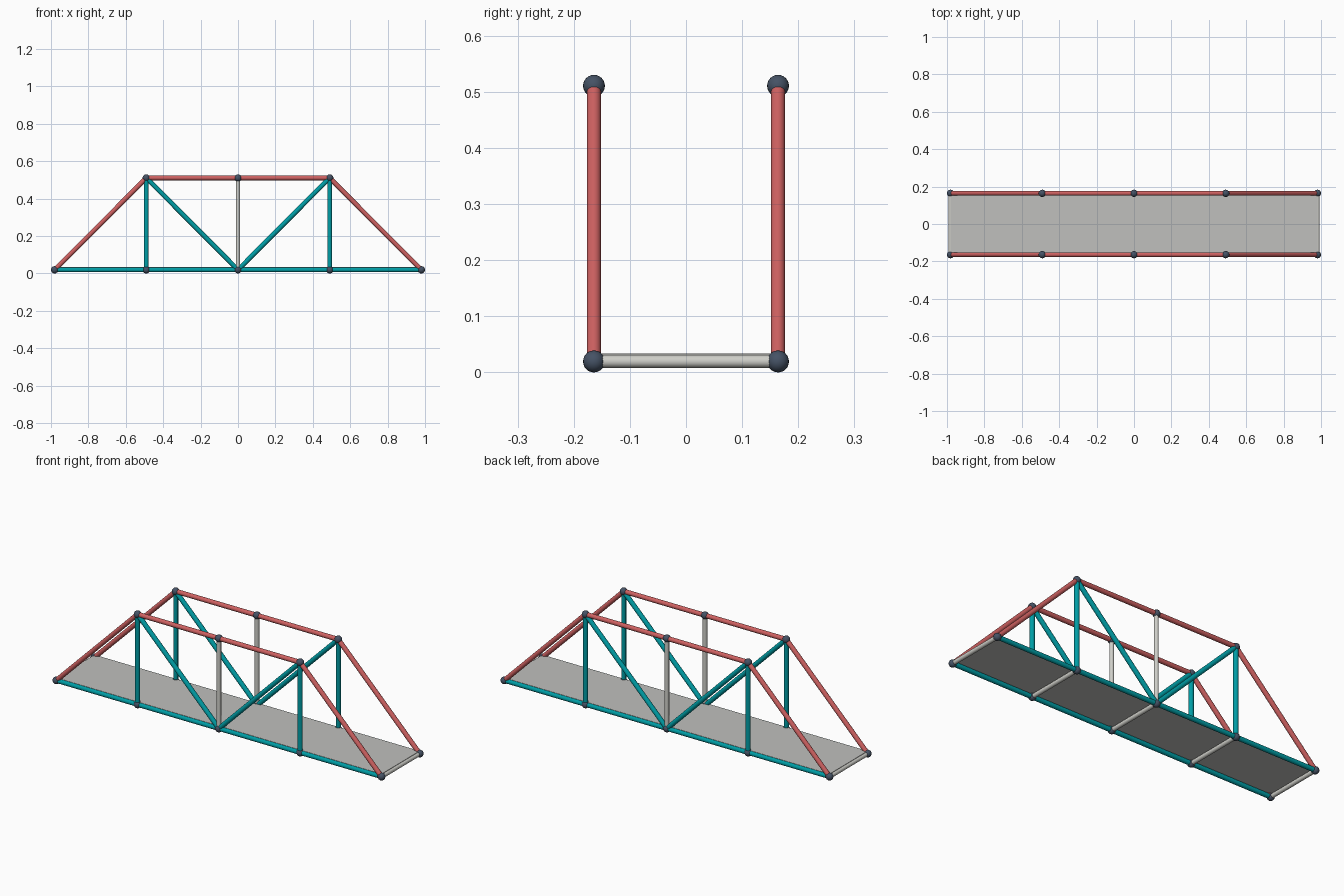
import bpy
from mathutils import Vector

cube = bpy.data.objects.get("Cube")
if cube:
    bpy.data.objects.remove(cube, do_unlink=True)


def material(name, r, g, b):
    m = bpy.data.materials.new(name)
    m.use_nodes = True
    m.diffuse_color = (r, g, b, 1)
    m.node_tree.nodes["Principled BSDF"].inputs["Base Color"].default_value = (r, g, b, 1)
    return m


RED = material("red paint", 0.62, 0.12, 0.12)
TEAL = material("teal paint", 0.0, 0.34, 0.38)
GREY = material("light grey steel", 0.62, 0.62, 0.58)
DECK = material("deck grey", 0.53, 0.53, 0.51)
SLATE = material("slate joints", 0.06, 0.085, 0.13)

JOINT = 0.0195            # joint radius, also the height of the lower nodes
END = 1 - JOINT           # outermost node position
BAY = END / 2             # spacing of the nodes
LOW, HIGH = JOINT, JOINT + BAY + 0.001
SIDE = 0.164              # half the distance between the trusses


def finish(name, mat):
    ob = bpy.context.object
    ob.name = name
    ob.data.materials.append(mat)
    bpy.ops.object.shade_smooth_by_angle()
    return ob


def tube(name, a, b, mat, radius=0.0125):
    a, b = Vector(a), Vector(b)
    bpy.ops.mesh.primitive_cylinder_add(
        vertices=16, radius=radius, depth=(b - a).length, location=(a + b) / 2,
        rotation=(b - a).to_track_quat('Z', 'Y').to_euler())
    return finish(name, mat)


def joint(name, location):
    bpy.ops.mesh.primitive_uv_sphere_add(
        segments=20, ring_count=12, radius=JOINT, location=location)
    return finish(name, SLATE)


# Two identical trusses
for label, y in (("front", -SIDE), ("back", SIDE)):
    def node(i, z):
        return (i * BAY, y, z)

    for i in range(-2, 3):
        joint(f"{label}_lower_joint", node(i, LOW))
    for i in range(-1, 2):
        joint(f"{label}_upper_joint", node(i, HIGH))
    for i in range(-2, 2):
        tube(f"{label}_bottom_chord", node(i, LOW), node(i + 1, LOW), TEAL)
    for s in (-1, 1):
        tube(f"{label}_top_chord", node(0, HIGH), node(s, HIGH), RED)
        tube(f"{label}_end_post", node(2 * s, LOW), node(s, HIGH), RED)
        tube(f"{label}_hanger", node(s, LOW), node(s, HIGH), TEAL)
        tube(f"{label}_diagonal", node(0, LOW), node(s, HIGH), TEAL)
    tube(f"{label}_centre_post", node(0, LOW), node(0, HIGH), GREY, 0.0115)

# Floor beams joining the trusses
for i in range(-2, 3):
    tube("floor_beam", (i * BAY, -SIDE, LOW), (i * BAY, SIDE, LOW), GREY, 0.0115)

# Thin roadway resting on the floor beams
bpy.ops.mesh.primitive_cube_add(size=1, location=(0, 0, LOW + 0.0127))
bpy.context.object.scale = (2 * END, 2 * SIDE, 0.0025)
finish("deck", DECK)
